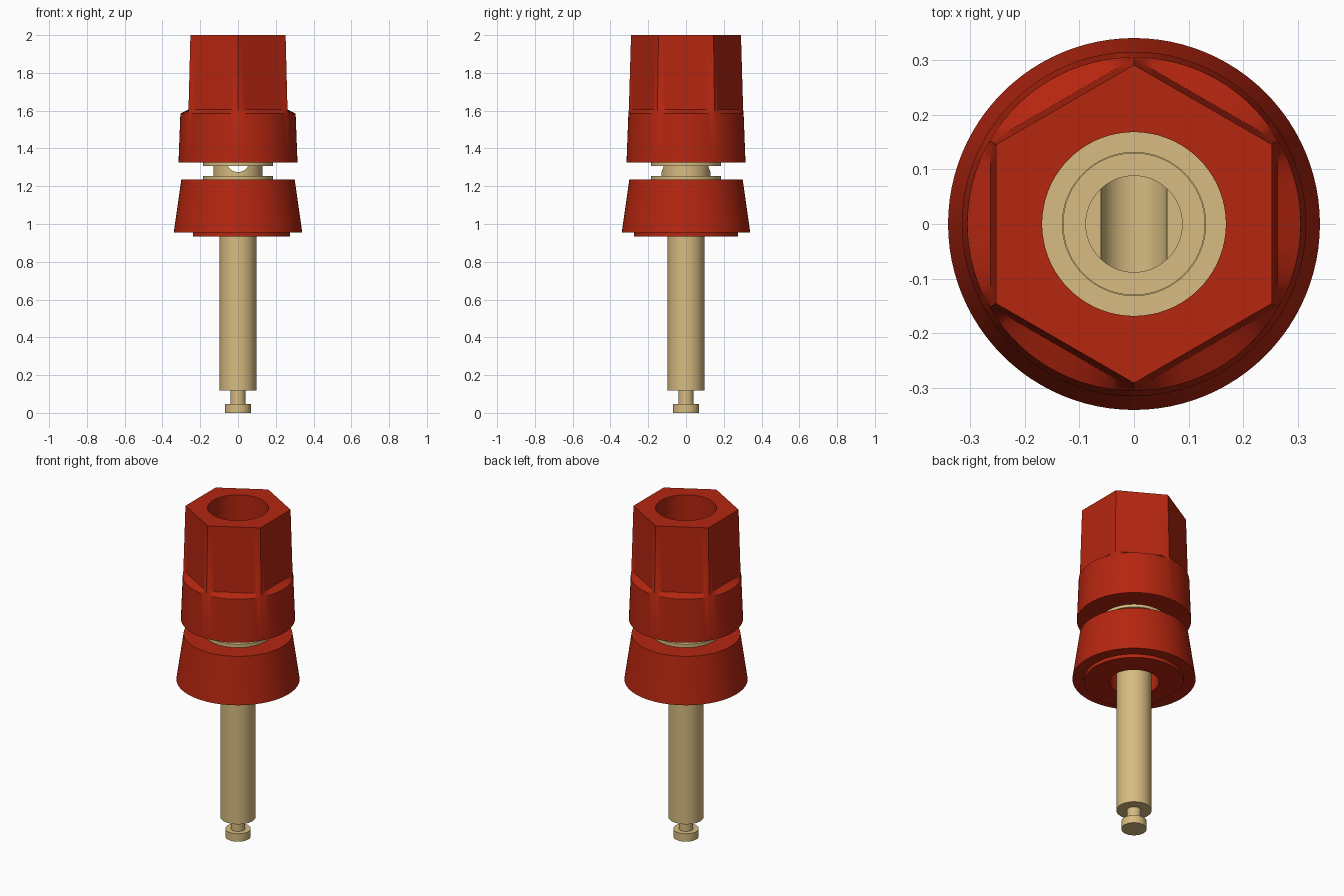
import bpy, bmesh, math

if "Cube" in bpy.data.objects:
    bpy.data.objects.remove(bpy.data.objects["Cube"], do_unlink=True)

SEG = 96


def material(name, rgb):
    m = bpy.data.materials.new(name)
    m.use_nodes = True
    m.diffuse_color = (*rgb, 1)
    bsdf = m.node_tree.nodes["Principled BSDF"]
    bsdf.inputs["Base Color"].default_value = (*rgb, 1)
    bsdf.inputs["Roughness"].default_value = 0.5
    return m


red = material("red plastic", (0.46, 0.019, 0.005))
brass = material("pale brass", (0.68, 0.50, 0.22))


def shade(obj):
    bpy.ops.object.select_all(action="DESELECT")
    bpy.context.view_layer.objects.active = obj
    obj.select_set(True)
    bpy.ops.object.shade_smooth_by_angle(angle=math.radians(30))


def lathe(name, profile, mat, closed=True, flat_x=None):
    """Revolve (radius, z[, "hex"]) points; hex radii are measured to the flats."""
    bm = bmesh.new()
    rings = []
    for r, z, *hexagonal in profile:
        ring = []
        for i in range(SEG):
            a = 2 * math.pi * i / SEG
            rr = r
            if hexagonal:
                off = (a + math.pi / 6) % (math.pi / 3) - math.pi / 6
                rr = r / math.cos(off)
            x = rr * math.cos(a)
            if flat_x is not None:
                x = max(x, flat_x)
            ring.append(bm.verts.new((x, rr * math.sin(a), z)))
        rings.append(ring)
    pairs = list(zip(rings, rings[1:]))
    if closed:
        pairs.append((rings[-1], rings[0]))
    for p, q in pairs:
        for i in range(SEG):
            j = (i + 1) % SEG
            bm.faces.new((p[i], p[j], q[j], q[i]))
    if not closed:
        bm.faces.new(rings[0])
        bm.faces.new(rings[-1])
    bmesh.ops.recalc_face_normals(bm, faces=bm.faces[:])
    mesh = bpy.data.meshes.new(name)
    bm.to_mesh(mesh)
    bm.free()
    mesh.materials.append(mat)
    obj = bpy.data.objects.new(name, mesh)
    bpy.context.collection.objects.link(obj)
    shade(obj)
    return obj


# Screw cap: round skirt, sloped shoulder, tapered hexagonal grip, open bore
lathe("hex_cap", [
    (0.168, 2.0), (0.252, 2.0, "hex"), (0.262, 1.606, "hex"),
    (0.305, 1.585), (0.315, 1.325), (0.168, 1.325)], red)

# Threaded metal insert with its clamping flange below the cap
lathe("cap_insert", [
    (0.131, 1.62), (0.171, 1.62), (0.171, 1.326),
    (0.185, 1.326), (0.185, 1.308), (0.131, 1.308)], brass)

# Tapered insulating collar and its locating lip with one flat side
lathe("collar", [
    (0.137, 1.235), (0.30, 1.235), (0.34, 0.956), (0.137, 0.956)], red)
lathe("collar_lip", [
    (0.137, 0.958), (0.275, 0.958), (0.275, 0.935), (0.137, 0.935)],
    red, flat_x=-0.238)

# Central post: tip, neck, shaft, seat flange, pillar and plug socket
post = lathe("post", [
    (0.07, 0.0), (0.07, 0.048), (0.04, 0.048), (0.04, 0.118),
    (0.097, 0.118), (0.097, 1.234), (0.185, 1.234), (0.185, 1.255),
    (0.13, 1.255), (0.13, 1.615), (0.088, 1.615), (0.088, 1.335)],
    brass, closed=False)

# Cross hole for a wire, drilled front to back
cutter = lathe("wire_hole_cutter", [(0.06, -0.3), (0.06, 0.3)], brass, closed=False)
cutter.rotation_euler.x = math.pi / 2
cutter.location.z = 1.335
cutter.hide_render = True
bpy.context.view_layer.update()
mod = post.modifiers.new("wire_hole", "BOOLEAN")
mod.operation = "DIFFERENCE"
mod.solver = "EXACT"
mod.object = cutter
bpy.context.view_layer.objects.active = post
bpy.ops.object.modifier_apply(modifier=mod.name)
bpy.data.objects.remove(cutter, do_unlink=True)
shade(post)
